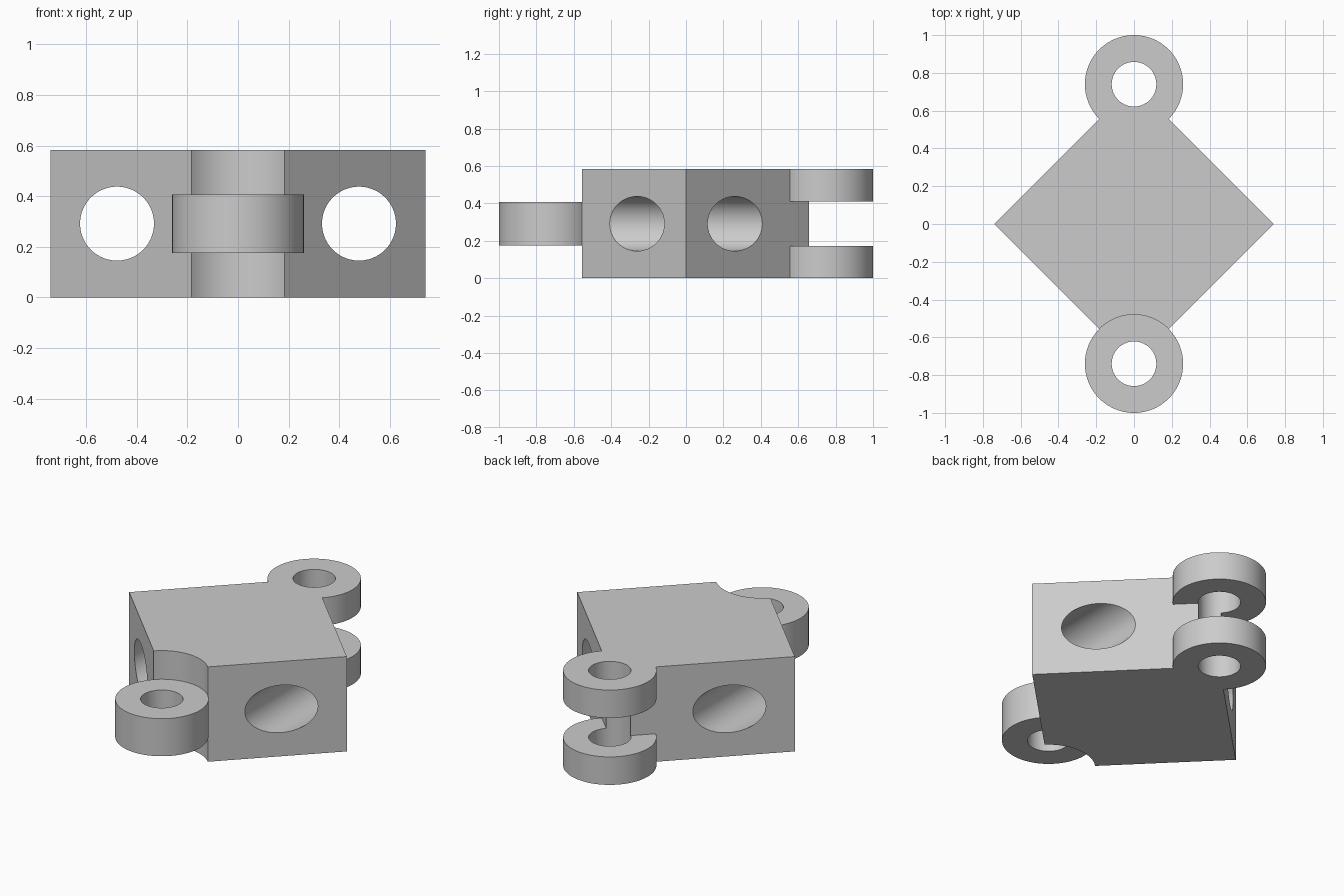
import bpy
import bmesh
from math import pi
from mathutils import Matrix, Vector

old = bpy.data.objects.get("Cube")
if old:
    bpy.data.objects.remove(old, do_unlink=True)

REACH = 0.74           # half diagonal of the block, also the pivot distance
HEIGHT = 0.583
LUG_R, PIN_R = 0.26, 0.118
GAP_LOW, GAP_HIGH = 0.172, 0.411
LUG_LOW, LUG_HIGH = 0.176, 0.407

grey = bpy.data.materials.new("plain grey")
grey.use_nodes = True
colour = (0.6, 0.6, 0.6, 1)
grey.diffuse_color = colour
grey.node_tree.nodes["Principled BSDF"].inputs["Base Color"].default_value = colour


def cylinder(name, radius, low, high, centre=(0, 0), sides=96, along_y=False):
    """Upright prism from low to high, or one lying along y at (x, z)."""
    bm = bmesh.new()
    bmesh.ops.create_cone(bm, cap_ends=True, segments=sides,
                          radius1=radius, radius2=radius, depth=high - low)
    if along_y:
        bm.transform(Matrix.Rotation(pi / 2, 4, 'X'))
        offset = Vector((centre[0], (low + high) / 2, centre[1]))
    else:
        offset = Vector((centre[0], centre[1], (low + high) / 2))
    bmesh.ops.translate(bm, verts=bm.verts, vec=offset)
    mesh = bpy.data.meshes.new(name)
    bm.to_mesh(mesh)
    bm.free()
    mesh.materials.append(grey)
    obj = bpy.data.objects.new(name, mesh)
    bpy.context.collection.objects.link(obj)
    return obj


def combine(target, tool, operation):
    mod = target.modifiers.new(operation, 'BOOLEAN')
    mod.operation = operation
    mod.solver = 'EXACT'
    mod.object = tool
    bpy.context.view_layer.objects.active = target
    bpy.ops.object.modifier_apply(modifier=mod.name)
    bpy.data.objects.remove(tool, do_unlink=True)


# Diamond-shaped block
link = cylinder("hinge_block", REACH, 0, HEIGHT, sides=4)

# Rear fork ears and front lug
for low, high, y in ((0, GAP_LOW, REACH), (GAP_HIGH, HEIGHT, REACH),
                     (LUG_LOW, LUG_HIGH, -REACH)):
    combine(link, cylinder("lug", LUG_R, low, high, (0, y)), 'UNION')

# Round clearance above and below the front lug
for low, high in ((-0.2, LUG_LOW), (LUG_HIGH, HEIGHT + 0.2)):
    combine(link, cylinder("clearance", LUG_R, low, high, (0, -REACH)), 'DIFFERENCE')

# Pin holes through both pivots, and cord holes running front to back
for side in (-1, 1):
    combine(link, cylinder("pin_hole", PIN_R, -0.2, HEIGHT + 0.2, (0, side * REACH)),
            'DIFFERENCE')
    combine(link, cylinder("cord_hole", 0.146, -1, 1, (side * 0.478, HEIGHT / 2),
                           along_y=True), 'DIFFERENCE')

# Smooth round walls, crisp edges
bpy.ops.object.select_all(action='DESELECT')
link.select_set(True)
bpy.context.view_layer.objects.active = link
bpy.ops.object.shade_smooth_by_angle(angle=pi / 6)
